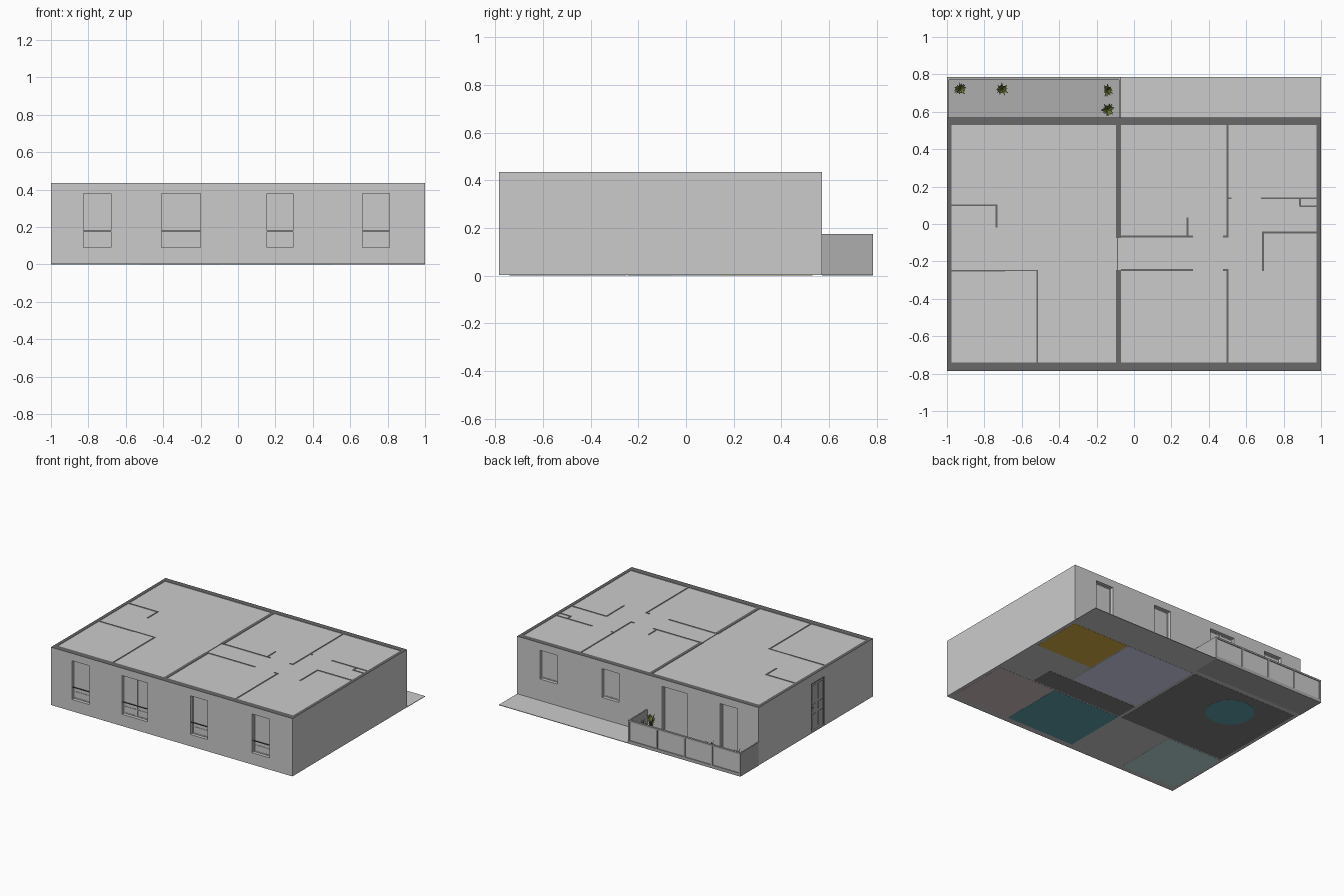
import bpy, bmesh, math, random
from mathutils import Matrix, Vector

if "Cube" in bpy.data.objects:
    bpy.data.objects.remove(bpy.data.objects["Cube"])

random.seed(4)
H = 0.435                       # wall height
FY, BY = -0.785, 0.57           # front and back faces


def mat(name, *rgb):
    m = bpy.data.materials.new(name)
    m.diffuse_color = (*rgb, 1)
    m.use_nodes = True
    m.node_tree.nodes["Principled BSDF"].inputs["Base Color"].default_value = m.diffuse_color
    return m


DARK = mat("wall_top_grey", .14, .14, .14)
MID = mat("balcony_grey", .42, .42, .42)
LIVING = mat("floor_dark", .22, .22, .22)
LEAF = mat("leaf_green", .16, .22, .04)
POT = mat("pot_brown", .30, .17, .05)


def boxes(name, spans, *mats, dark_top=False):
    """One object made of boxes given as (x0, x1, y0, y1, z0, z1)."""
    bm = bmesh.new()
    for x0, x1, y0, y1, z0, z1 in spans:
        m = Matrix.LocRotScale(Vector(((x0 + x1) / 2, (y0 + y1) / 2, (z0 + z1) / 2)), None,
                               Vector((x1 - x0, y1 - y0, z1 - z0)))
        bmesh.ops.create_cube(bm, size=1, matrix=m)
    bm.normal_update()
    if dark_top:
        for f in bm.faces:
            f.material_index = int(f.normal.z > .9)
    return finish(name, bm, *mats)


def finish(name, bm, *mats):
    me = bpy.data.meshes.new(name)
    bm.to_mesh(me)
    bm.free()
    for m in mats:
        me.materials.append(m)
    ob = bpy.data.objects.new(name, me)
    bpy.context.collection.objects.link(ob)
    return ob


def cut(ob, spans):
    cutter = boxes(ob.name + "_cutter", spans)
    cutter.hide_render = True
    cutter.display_type = 'WIRE'
    mod = ob.modifiers.new("openings", 'BOOLEAN')
    mod.operation, mod.solver, mod.object = 'DIFFERENCE', 'EXACT', cutter


WALL = mat("wall_grey", .8, .8, .8)

# Outer walls with window and door openings
cols = [(-.825, -.68), (-.41, -.20), (.155, .295), (.665, .81)]
front = [(a, b, .09, .38) for a, b in cols]
back = [(*cols[0], .012, .38), (*cols[1], .012, .38), (*cols[2], .165, .38), (*cols[3], .165, .38)]
fw = boxes("front_wall", [(-1, 1, FY, FY + .045, 0.003, H)], WALL, DARK, dark_top=True)
cut(fw, [(a, b, FY - .05, FY + .1, c, d) for a, b, c, d in front])
bw = boxes("back_wall", [(-1, 1, BY - .04, BY, 0.003, H)], WALL, DARK, dark_top=True)
cut(bw, [(a, b, BY - .1, BY + .05, c, d) for a, b, c, d in back])
lw = boxes("left_wall", [(-1, -.975, FY + .045, BY - .04, 0.003, H)], WALL, DARK, dark_top=True)
cut(lw, [(-1.05, -.95, -.21, -.05, .012, .375)])
boxes("right_wall", [(.975, 1, FY + .045, BY - .04, 0.003, H)], WALL, DARK, dark_top=True)


# Windows: frame, glass pane, transom and outer safety bar
def window(name, x0, x1, z0, z1, face, inward, bars):
    def y(a, b):
        return sorted((face + inward * a, face + inward * b))
    f, g = y(.024, .034), y(.027, .031)
    t = .006
    parts = [(x0, x0 + t, *f, z0, z1), (x1 - t, x1, *f, z0, z1),
             (x0, x1, *f, z0, z0 + t), (x0, x1, *f, z1 - t, z1)]
    if x1 - x0 > .18:
        c = (x0 + x1) / 2
        parts.append((c - t, c + t, *f, z0, z1))
    if bars:
        parts.append((x0, x1, *f, .137, .143))
        boxes(name + "_safety_bar", [(x0, x1, *y(.006, .012), .177, .182)], DARK)
    boxes(name + "_frame", parts)
    boxes(name + "_glass", [(x0, x1, *g, z0, z1)])


for i, w in enumerate(front):
    window(f"front_window_{i + 1}", *w, FY, 1, True)
for i, w in enumerate(back):
    window(f"back_window_{i + 1}", *w, BY, -1, False)

# Entrance door with raised panels and a handle
boxes("entrance_door", [(-.992, -.98, -.21, -.05, .012, .375)], MID)
boxes("door_panels", [(-.996, -.99, y, y + .05, z, z + h)
                      for y in (-.193, -.117) for z, h in ((.035, .10), (.16, .05), (.235, .115))], MID)
boxes("door_frame", [(-1.0, -.978, -.21, -.203, .012, .375), (-1.0, -.978, -.057, -.05, .012, .375),
                     (-1.0, -.978, -.21, -.05, .368, .375)], DARK)
boxes("door_handle", [(-1.0, -.99, -.085, -.06, .183, .189)], DARK)

# Interior partition walls: (x0, x1, y0, y1)
T = .005
partitions = [(-.095, -.07, -.075, .53), (-.095, -.07, -.74, -.245), (-.09, -.085, -.245, -.075)]
partitions += [(a, b, y - T, y + T) for a, b, y in (
    (-.975, -.73, .10), (-.975, -.69, -.25), (-.07, .315, -.066), (-.07, .315, -.245),
    (.475, .495, -.066), (.475, .495, -.245), (.505, .52, .138), (.68, .975, .138),
    (.885, .975, .095), (.685, .975, -.045))]
partitions += [(x - T, x + T, a, b) for x, a, b in (
    (-.735, -.02, .095), (-.517, -.74, -.25), (.287, -.061, .035), (.5, -.74, -.24),
    (.5, -.071, .53), (.69, -.25, -.05), (.887, .10, .133))]
partitions.append((-.69, -.512, -.25, -.247))
boxes("partition_walls", [(*p, .01, H) for p in partitions], WALL, DARK, dark_top=True)

# Ceiling, floor slab and ground strip
boxes("ceiling", [(-.98, .98, FY + .04, BY - .035, H - .008, H - .003)])
boxes("floor_slab", [(-1, 1, FY, BY, .002, .010)])
boxes("ground_strip", [(-.07, 1, BY, .785, 0, .004)])

# Room floor coverings, showing on both faces of the slab
rooms = [("living_floor", (-.975, -.095, -.245, .53), LIVING),
         ("hall_floor", (-.07, .685, -.24, -.071), LIVING),
         ("kitchen_floor", (.505, .975, .143, .53), mat("floor_yellow", .72, .45, .06)),
         ("large_bedroom_floor", (-.07, .495, -.061, .53), mat("floor_lavender", .70, .70, .92)),
         ("front_bedroom_floor", (-.07, .495, -.74, -.25), mat("floor_teal", .12, .36, .42)),
         ("corner_bedroom_floor", (.505, .975, -.74, -.25), mat("floor_rose", .66, .54, .54)),
         ("study_floor", (-.975, -.522, -.74, -.255), mat("floor_pale_teal", .50, .72, .70))]
for name, r, m in rooms:
    boxes(name, [(*r, .001, .012)], m)

# Round rug
bm = bmesh.new()
bmesh.ops.create_cone(bm, cap_ends=True, segments=12, radius1=.17, radius2=.17, depth=.014,
                      matrix=Matrix.Translation((-.61, .285, .007)))
finish("round_rug", bm, mat("rug_teal", .12, .36, .42))

# Balcony: floor, solid sides, framed panels along the back
BX0, BX1, BE, BH = -1, -.07, .785, .175
boxes("balcony_floor", [(BX0, BX1, BY, BE, 0, .012)], MID)
boxes("balcony_sides", [(BX0, BX0 + .01, BY, BE, 0, BH), (BX1 - .01, BX1, BY, BE, 0, BH)], MID)
step = (BX1 - BX0) / 4
posts = [BX0 + .006 + i * (BX1 - BX0 - .012) / 4 for i in range(5)]
boxes("balcony_posts", [(x - .006, x + .006, BE - .016, BE, 0, BH) for x in posts], MID)
boxes("balcony_rails", [(BX0, BX1, BE - .016, BE, BH - .012, BH), (BX0, BX1, BE - .016, BE, .012, .024)], MID)
boxes("balcony_panels", [(BX0, BX1, BE - .011, BE - .006, .012, BH - .006)])


# Potted plants with arching leaves
def plant(name, x, y):
    bm = bmesh.new()
    bmesh.ops.create_cone(bm, cap_ends=True, segments=12, radius1=.013, radius2=.019, depth=.045,
                          matrix=Matrix.Translation((x, y, .0345)))
    finish(name + "_pot", bm, POT)
    bm = bmesh.new()
    for k in range(22):
        a = k * 2.4
        r = random.uniform(.018, .038)
        h = random.uniform(.06, .115)
        out = Vector((math.cos(a), math.sin(a), 0))
        side = Vector((-out.y, out.x, 0))
        base = Vector((x, y, .055))
        rows = []
        for t, w in ((0, .0015), (.4, .005), (.75, .004), (1, .0005)):
            c = base + out * r * t ** 1.5 + Vector((0, 0, h * (1.35 * t - .35 * t * t)))
            rows.append([bm.verts.new(c - side * w), bm.verts.new(c + side * w)])
        for p, q in zip(rows, rows[1:]):
            bm.faces.new((p[0], p[1], q[1], q[0]))
    finish(name + "_leaves", bm, LEAF)


for i, (x, y) in enumerate([(-.93, .72), (-.705, .72), (-.14, .715), (-.14, .612)]):
    plant(f"plant_{i + 1}", x, y)
